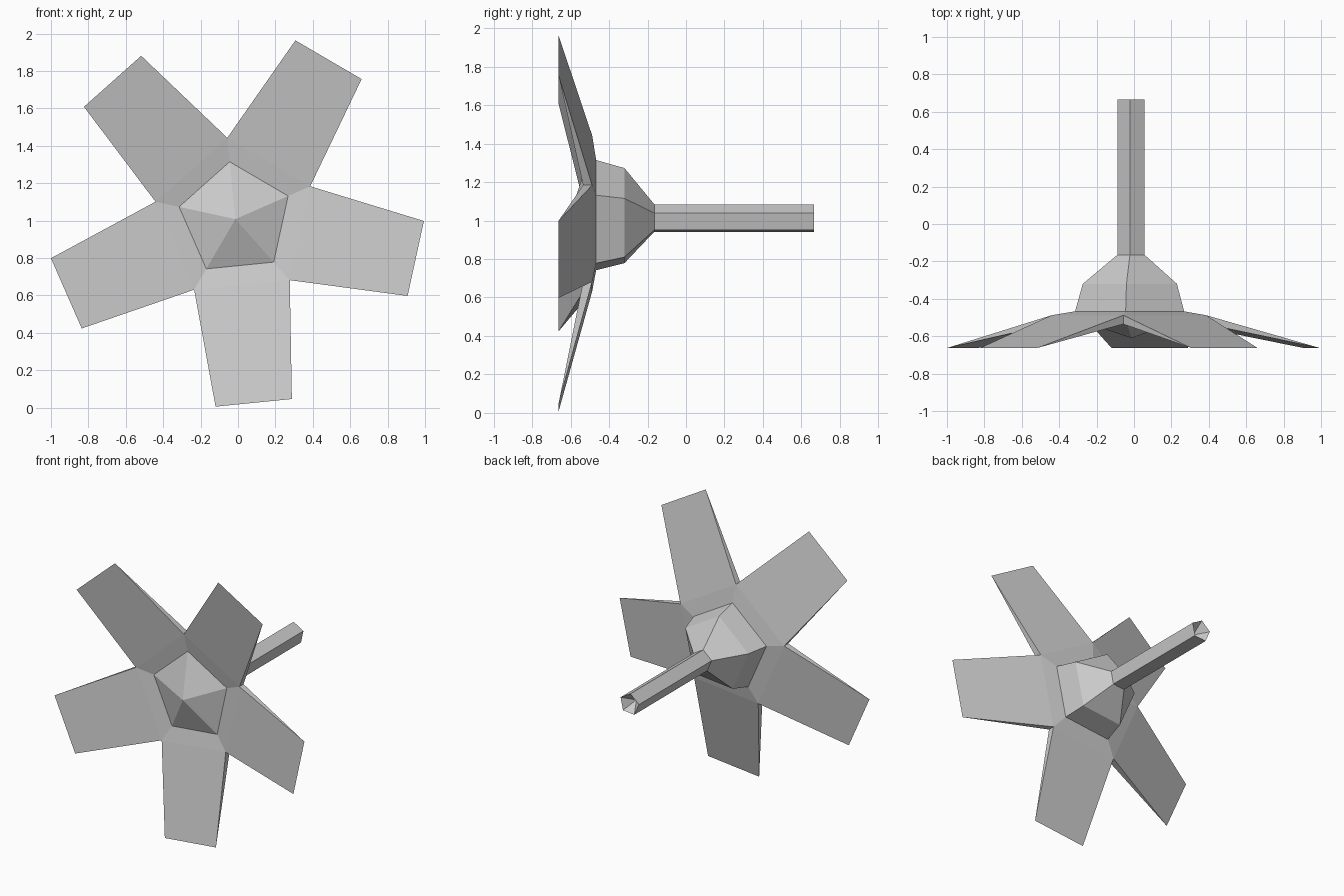
import bpy, bmesh, math

if "Cube" in bpy.data.objects:
    bpy.data.objects.remove(bpy.data.objects["Cube"])

N = 5
CX, CZ = -0.014, 1.008
PHASE = 95.7          # angle of the first notch between blades
bm = bmesh.new()


def point(r, deg, y, side=0.0):
    """Vertex at polar position about the rotor axis, shifted sideways."""
    a = math.radians(deg)
    return bm.verts.new((CX + r * math.cos(a) + side * math.sin(a), y,
                         CZ + r * math.sin(a) - side * math.cos(a)))


def ring(r, y):
    return [point(r, PHASE - 72 * i, y) for i in range(N)]


def bridge(a, b):
    for i in range(N):
        j = (i + 1) % N
        bm.faces.new((a[i], a[j], b[j], b[i]))


def fan(tip, r):
    for i in range(N):
        bm.faces.new((tip, r[i], r[(i + 1) % N]))


# Pointed nose and front of the blade roots
nose = point(0, 0, -0.61)
front_inner = ring(0.308, -0.51)
front_notch = ring(0.437, -0.535)
fan(nose, front_inner)
bridge(front_inner, front_notch)

# Back of the blade roots, tapered hub and five-sided shaft
back_notch = ring(0.437, -0.488)
sections = [back_notch] + [ring(r, y) for r, y in
            ((0.308, -0.467), (0.266, -0.32), (0.077, -0.165), (0.077, 0.665))]
for a, b in zip(sections, sections[1:]):
    bridge(a, b)

# Recessed shaft end
fan(point(0, 0, 0.585), sections[-1])

# Wedge blades swept forward to a thin tip edge
for i in range(N):
    j = (i + 1) % N
    mid = PHASE - 36 - 72 * i
    t0, t1 = point(0.987, mid, -0.663, -0.205), point(0.987, mid, -0.663, 0.205)
    bm.faces.new((front_notch[i], front_notch[j], t1, t0))
    bm.faces.new((back_notch[j], back_notch[i], t0, t1))
    bm.faces.new((front_notch[i], t0, back_notch[i]))
    bm.faces.new((front_notch[j], back_notch[j], t1))

bmesh.ops.recalc_face_normals(bm, faces=bm.faces[:])
mesh = bpy.data.meshes.new("bladed_rotor_with_shaft")
bm.to_mesh(mesh)
bm.free()
bpy.context.collection.objects.link(
    bpy.data.objects.new("bladed_rotor_with_shaft", mesh))
